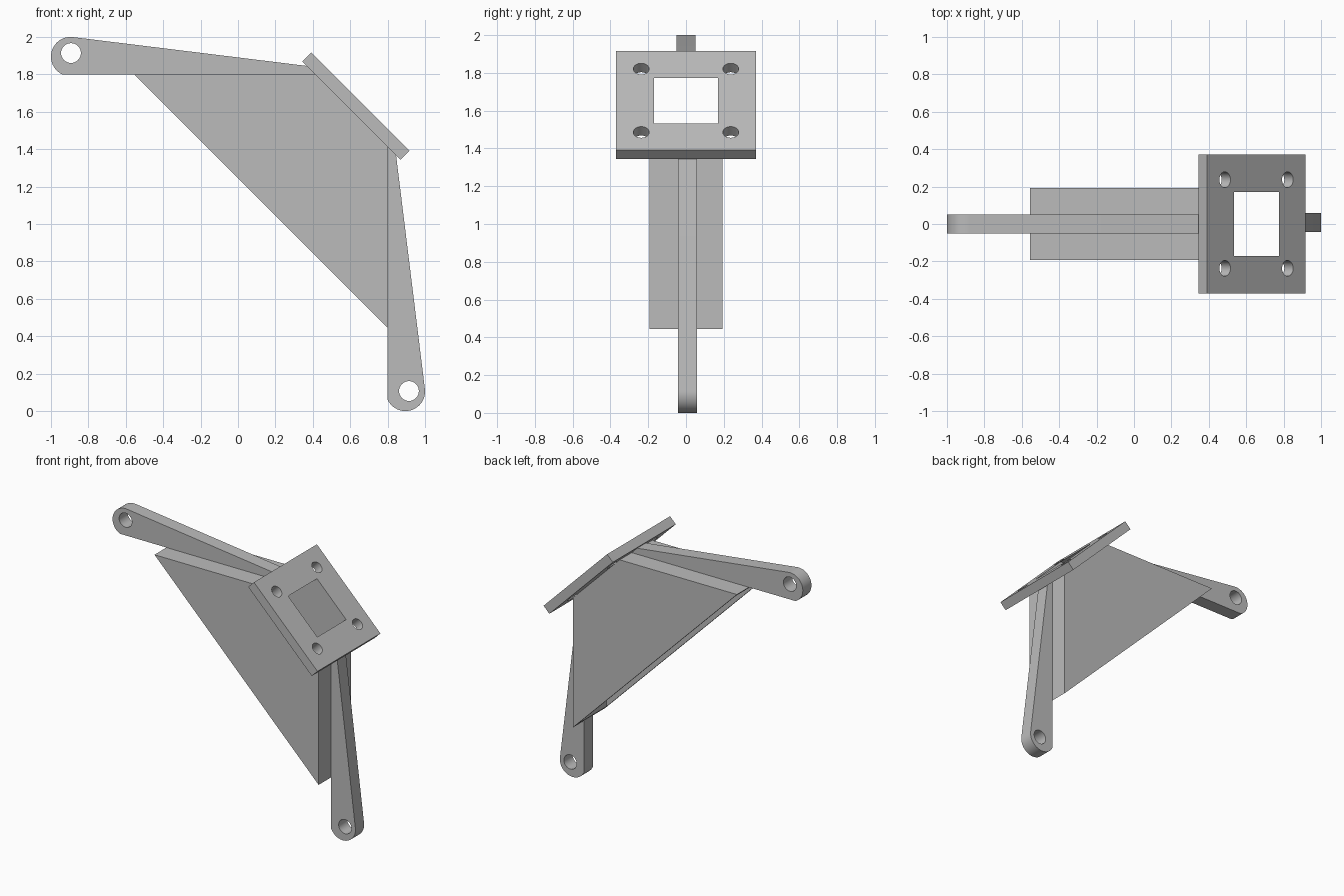
import bpy, bmesh
from math import pi, cos, sin, radians
from mathutils import Vector, Matrix

if "Cube" in bpy.data.objects:
    bpy.data.objects.remove(bpy.data.objects["Cube"])

grey = bpy.data.materials.new("plain grey")
grey.use_nodes = True
grey.diffuse_color = (0.5, 0.5, 0.5, 1)
grey.node_tree.nodes["Principled BSDF"].inputs["Base Color"].default_value = (0.5, 0.5, 0.5, 1)


def make(name, bm):
    bmesh.ops.recalc_face_normals(bm, faces=bm.faces)
    mesh = bpy.data.meshes.new(name)
    bm.to_mesh(mesh)
    bm.free()
    mesh.materials.append(grey)
    obj = bpy.data.objects.new(name, mesh)
    bpy.context.collection.objects.link(obj)
    return obj


def prism(name, outline, half, y=0.0):
    """Extrude an (x, z) outline along y."""
    bm = bmesh.new()
    face = bm.faces.new([bm.verts.new((x, y - half, z)) for x, z in outline])
    new = bmesh.ops.extrude_face_region(bm, geom=[face])["geom"]
    verts = [v for v in new if isinstance(v, bmesh.types.BMVert)]
    bmesh.ops.translate(bm, verts=verts, vec=(0, 2 * half, 0))
    return make(name, bm)


def cylinder(name, radius, depth, matrix):
    bm = bmesh.new()
    bmesh.ops.create_cone(bm, cap_ends=True, segments=32, radius1=radius,
                          radius2=radius, depth=depth, matrix=matrix)
    return make(name, bm)


def activate(obj):
    bpy.ops.object.select_all(action="DESELECT")
    obj.select_set(True)
    bpy.context.view_layer.objects.active = obj


def cut(obj, cutters):
    for cutter in cutters:
        cutter.hide_render = True
        mod = obj.modifiers.new("cut", "BOOLEAN")
        mod.operation = "DIFFERENCE"
        mod.solver = "EXACT"
        mod.object = cutter
        activate(obj)
        bpy.ops.object.modifier_apply(modifier=mod.name)
        bpy.data.objects.remove(cutter)


def swap(points):
    """Mirror (x, z) points across the bracket's diagonal."""
    return [(z - 1, x + 1) for x, z in points]


def void():
    return prism("void_cutter", [(-1.2, -0.2), (0.774, -0.2), (0.774, 1.774), (-1.2, 1.774)], 0.17)


# Hollow gusset, open along its diagonal underside
TOP = 1.8
gusset = prism("gusset_box", [(-0.555, TOP), (0.8, 0.445), (0.8, 1.413), (0.413, TOP)], 0.192)
cut(gusset, [void()])

# Mounting plate facing diagonally up, with a window and four bolt holes
HALF, THICK = 0.371, 0.067
tilt = Matrix.Translation((0.63, 0, 1.63)) @ Matrix.Rotation(radians(45), 4, "Y")
bm = bmesh.new()
bmesh.ops.create_cube(bm, size=1, matrix=tilt @ Matrix.Diagonal((2 * HALF, 2 * HALF, THICK, 1)))
plate = make("mounting_plate", bm)
bolts = [cylinder("bolt_cutter", 0.042, 0.3, tilt @ Matrix.Translation((sx * 0.237, sy * 0.237, 0)))
         for sx in (-1, 1) for sy in (-1, 1)]
cut(plate, [void()] + bolts)

# Two tapered arms with rounded, drilled ends
CX, CZ, R = -0.895, 1.895, 0.105
angles = [radians(83 + (244.8 - 83) * i / 24) for i in range(25)]
arm = [(CX + R * cos(a), CZ + R * sin(a)) for a in angles]
arm += [(0.42, TOP), (0.385, 1.843)]
pin = [(-0.893, 1.914)]
upright = Matrix.Rotation(pi / 2, 4, "X")
for name, outline, hole, y in (("upper_arm", arm, pin, 0.0),
                               ("lower_arm", swap(arm), swap(pin), 0.008)):
    obj = prism(name, outline, 0.051, y)
    place = Matrix.Translation(Vector((hole[0][0], 0, hole[0][1]))) @ upright
    cut(obj, [cylinder("pin_cutter", 0.053, 0.5, place)])

for name in ("upper_arm", "lower_arm", "mounting_plate"):
    activate(bpy.data.objects[name])
    bpy.ops.object.shade_smooth_by_angle(angle=radians(30))
